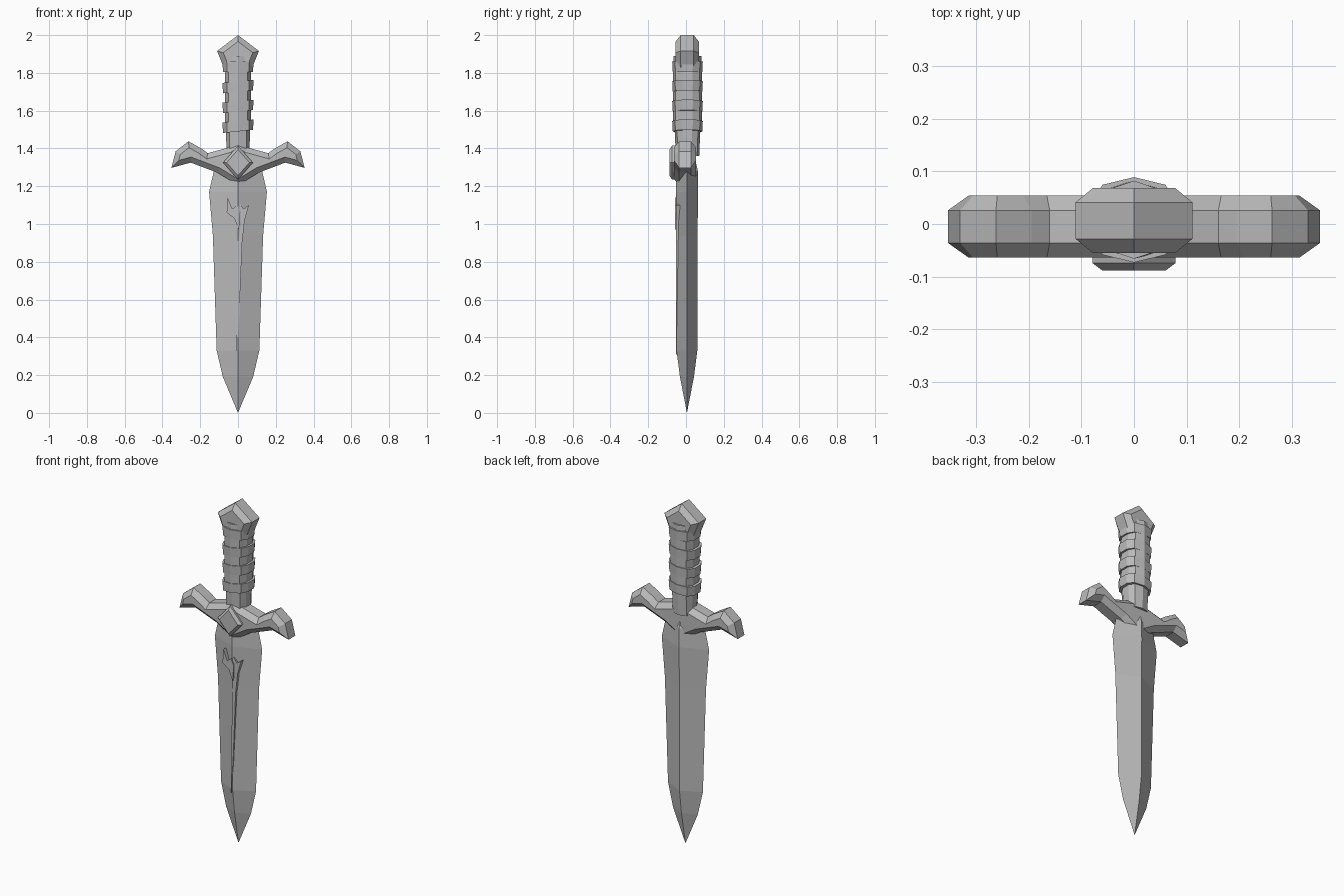
import bpy, bmesh
from mathutils import Vector

cube = bpy.data.objects.get("Cube")
if cube:
    bpy.data.objects.remove(cube)

steel = bpy.data.materials.new("plain_grey")
steel.use_nodes = True
GREY = (0.5, 0.5, 0.5, 1)
steel.diffuse_color = GREY
steel.node_tree.nodes["Principled BSDF"].inputs["Base Color"].default_value = GREY


def finish(bm, name):
    bmesh.ops.recalc_face_normals(bm, faces=bm.faces)
    mesh = bpy.data.meshes.new(name)
    bm.to_mesh(mesh)
    bm.free()
    mesh.materials.append(steel)
    obj = bpy.data.objects.new(name, mesh)
    bpy.context.collection.objects.link(obj)
    return obj


def loft(name, rings):
    """Skin a stack of equal-length point rings and cap both ends."""
    bm = bmesh.new()
    rows = [[bm.verts.new(p) for p in ring] for ring in rings]
    n = len(rows[0])
    for low, high in zip(rows, rows[1:]):
        for i in range(n):
            j = (i + 1) % n
            bm.faces.new((low[i], low[j], high[j], high[i]))
    bm.faces.new(rows[0])
    bm.faces.new(rows[-1])
    bmesh.ops.remove_doubles(bm, verts=bm.verts, dist=0.0005)
    return finish(bm, name)


def plate(name, outline, front, back, chamfer=0, both=True):
    """Extrude an x-z outline along y and chamfer its rims."""
    bm = bmesh.new()
    face = bm.faces.new([bm.verts.new((x, front, z)) for x, z in outline])
    made = bmesh.ops.extrude_face_region(bm, geom=[face], use_keep_orig=True)
    moved = [g for g in made["geom"] if isinstance(g, bmesh.types.BMVert)]
    bmesh.ops.translate(bm, verts=moved, vec=(0, back - front, 0))
    bmesh.ops.recalc_face_normals(bm, faces=bm.faces)
    if chamfer:
        levels = (front, back) if both else (front,)
        rims = [e for e in bm.edges if any(
            all(abs(v.co.y - y) < 1e-5 for v in e.verts) for y in levels)]
        bmesh.ops.bevel(bm, geom=rims, offset=chamfer, segments=1,
                        profile=0.5, affect='EDGES', clamp_overlap=False)
    return finish(bm, name)


def mirrored(half):
    """Close a half outline that starts and ends on x = 0."""
    return half + [(-x, z) for x, z in reversed(half[1:-1])]


# Blade: diamond section, (height, half width, half thickness)
blade = [(0, 0.0002, 0.0002), (0.19, 0.08, 0.037), (0.33, 0.113, 0.055),
         (0.94, 0.133, 0.056), (1.17, 0.153, 0.059), (1.28, 0.128, 0.058),
         (1.36, 0.02, 0.04)]
loft("blade", [[(-w, 0.005, z), (0, 0.005 - t, z), (w, 0.005, z), (0, 0.005 + t, z)]
               for z, w, t in blade])

# Raised ornament on the front of the blade
plate("blade_vine", [(-0.008, 0.31), (0.006, 0.5), (0.022, 0.9), (0.035, 1.02),
                     (0.058, 1.1), (0.03, 1.08), (0.01, 1.11), (0.015, 1.0),
                     (0, 0.9)], -0.054, -0.03)
plate("blade_leaf", [(0.005, 0.97), (0.012, 1.06), (-0.005, 1.1), (-0.03, 1.08),
                     (-0.055, 1.14), (-0.06, 1.06), (-0.02, 1.03)], -0.057, -0.02)

# Crossguard with upturned ends
plate("crossguard", mirrored([
    (0, 1.44), (0.05, 1.405), (0.16, 1.375), (0.195, 1.4), (0.262, 1.438),
    (0.33, 1.385), (0.353, 1.297), (0.25, 1.325), (0.11, 1.272), (0, 1.205)]),
    -0.064, 0.054, 0.028)

# Diamond gem on the guard
plate("guard_gem", mirrored([(0, 1.415), (0.079, 1.325), (0, 1.235)]),
      -0.088, -0.055, 0.014, False)

# Pommel
plate("pommel", mirrored([(0, 2.0), (0.111, 1.916), (0.068, 1.81), (0, 1.825)]),
      -0.055, 0.068, 0.027)

# Grip: faceted section with a ridge on the front and back
half = [(0, 1), (0.72, 0.82), (1, 0.35), (1, -0.35), (0.72, -0.82), (0, -1)]
SECTION = mirrored(half)


def grip_ring(z, rx, ry, tilt=0.0):
    return [Vector((x * rx, 0.008 + y * ry, z + tilt * x)) for x, y in SECTION]


loft("grip", [grip_ring(z, rx, ry) for z, rx, ry in
              ((1.36, 0.06, 0.062), (1.5, 0.064, 0.068), (1.8, 0.07, 0.074),
               (1.89, 0.055, 0.074))])

# Slightly slanted wrapping bands
for i in range(4):
    z = 1.49 + 0.105 * i
    tilt = 0.008 if i < 3 else 0
    loft(f"grip_band_{i + 1}", [grip_ring(z, 0.079, 0.078, tilt),
                                grip_ring(z + 0.055, 0.083, 0.081, tilt)])
    if i < 3:
        loft(f"grip_underwrap_{i + 1}", [grip_ring(z + 0.052, 0.068, 0.077, tilt),
                                         grip_ring(z + 0.107, 0.069, 0.078, tilt)])
